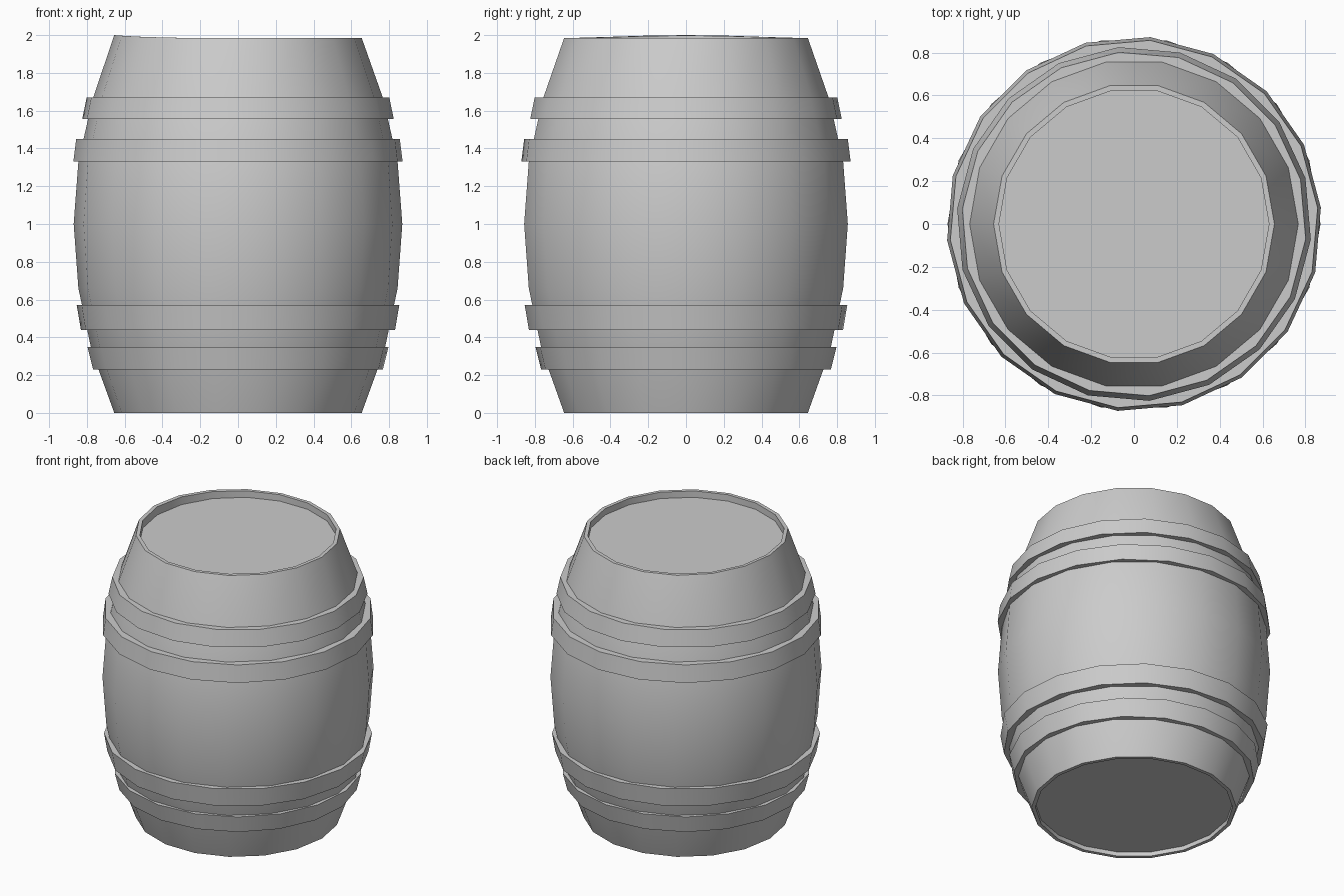
import bpy
import bmesh
from math import cos, sin, pi, radians

SIDES = 18

cube = bpy.data.objects.get("Cube")
if cube:
    bpy.data.objects.remove(cube, do_unlink=True)

grey = bpy.data.materials.new("plain_grey")
grey.use_nodes = True
colour = (0.6, 0.6, 0.6, 1.0)
grey.diffuse_color = colour
grey.node_tree.nodes["Principled BSDF"].inputs["Base Color"].default_value = colour


def lathe(name, profile, turn=0.0, closed=False):
    """Spin a (radius, height) profile; open profiles get a flat cap at each end."""
    bm = bmesh.new()
    rings = []
    for r, z in profile:
        angles = [2 * pi * i / SIDES + radians(turn) for i in range(SIDES)]
        rings.append([bm.verts.new((r * cos(a), r * sin(a), z)) for a in angles])
    pairs = list(zip(rings, rings[1:]))
    if closed:
        pairs.append((rings[-1], rings[0]))
    else:
        bm.faces.new(rings[0])
        bm.faces.new(rings[-1])
    for low, high in pairs:
        for i in range(SIDES):
            j = (i + 1) % SIDES
            bm.faces.new((low[i], low[j], high[j], high[i]))
    bmesh.ops.recalc_face_normals(bm, faces=bm.faces)
    mesh = bpy.data.meshes.new(name)
    bm.to_mesh(mesh)
    bm.free()
    obj = bpy.data.objects.new(name, mesh)
    bpy.context.collection.objects.link(obj)
    mesh.materials.append(grey)
    bpy.ops.object.select_all(action='DESELECT')
    obj.select_set(True)
    bpy.context.view_layer.objects.active = obj
    bpy.ops.object.shade_smooth_by_angle(angle=radians(32))
    return obj


# Bulging body with a recessed lid at both ends
body = lathe("barrel_body", [
    (0.63, 0.03), (0.63, 0.0), (0.655, 0.0),
    (0.775, 0.33), (0.845, 0.66), (0.87, 1.0), (0.845, 1.33), (0.77, 1.66),
    (0.655, 1.985), (0.63, 1.985), (0.63, 1.94)])

# Slightly worn, uneven top rim
for v in body.data.vertices:
    if v.co.z > 1.98:
        v.co.z += 0.015 * max(0.0, -v.co.x / 0.655) ** 4

# Hoops: bottom height, bottom radius, top height, top radius, turn
hoops = {
    "lower_outer_hoop": (0.23, 0.77, 0.35, 0.80, 5),
    "lower_inner_hoop": (0.44, 0.835, 0.57, 0.857, -5),
    "upper_inner_hoop": (1.33, 0.875, 1.45, 0.86, 5),
    "upper_outer_hoop": (1.555, 0.828, 1.67, 0.804, -5),
}
for name, (z0, r0, z1, r1, turn) in hoops.items():
    lathe(name, [(r0 - 0.06, z0), (r0, z0), (r1, z1), (r1 - 0.06, z1)], turn, closed=True)
